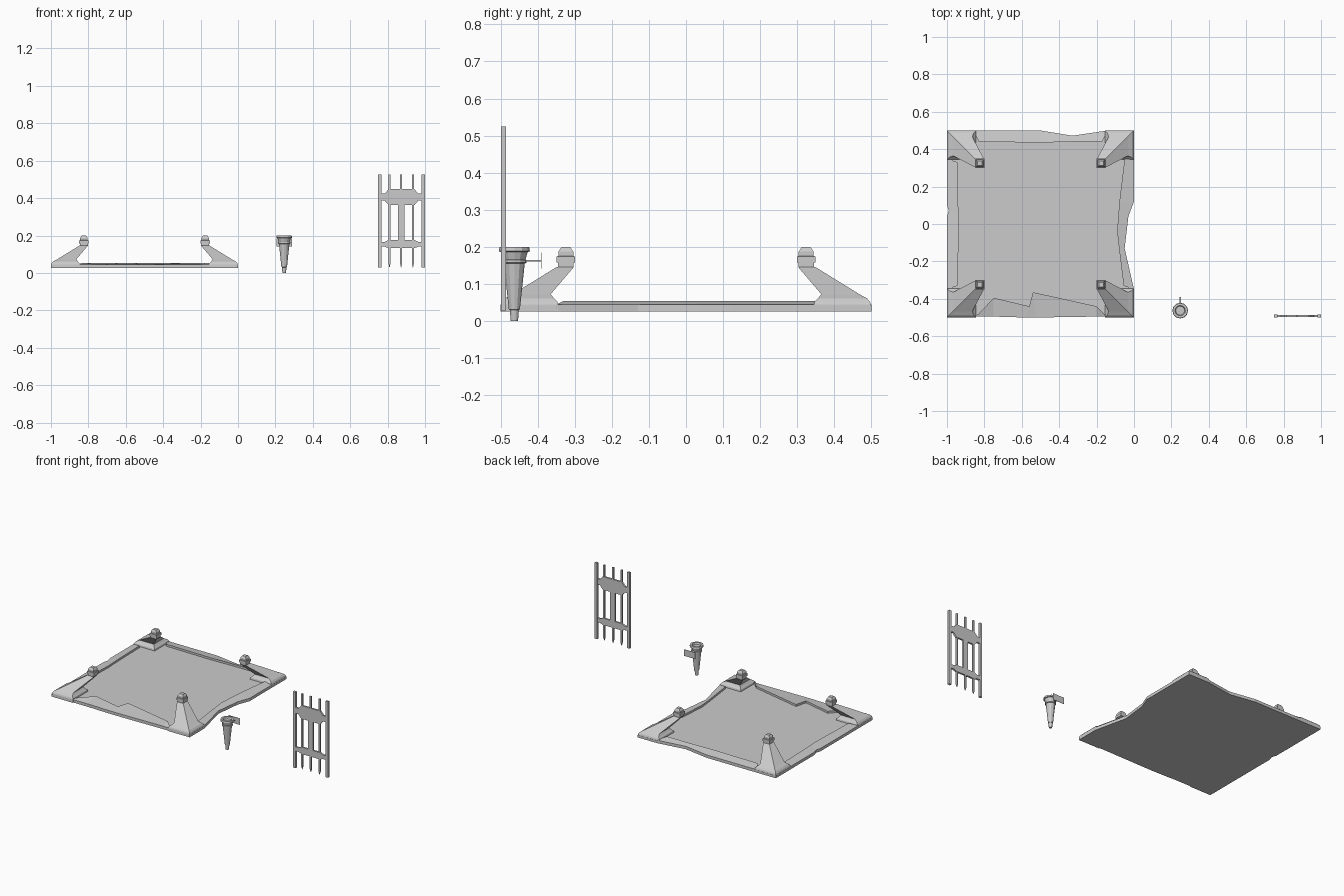
import bpy, bmesh
from math import cos, sin, pi

if "Cube" in bpy.data.objects:
    bpy.data.objects.remove(bpy.data.objects["Cube"])


def loft(name, rings):
    """Skin a list of closed rings of equal length and cap both ends."""
    bm = bmesh.new()
    vs = [[bm.verts.new(p) for p in r] for r in rings]
    n = len(vs[0])
    for a, b in zip(vs, vs[1:]):
        for i in range(n):
            j = (i + 1) % n
            bm.faces.new((a[i], a[j], b[j], b[i]))
    bm.faces.new(vs[0][::-1])
    bm.faces.new(vs[-1])
    bmesh.ops.recalc_face_normals(bm, faces=bm.faces[:])
    me = bpy.data.meshes.new(name)
    bm.to_mesh(me)
    bm.free()
    ob = bpy.data.objects.new(name, me)
    bpy.context.collection.objects.link(ob)
    return ob


def rect(x0, x1, y0, y1, z):
    return [(x0, y0, z), (x1, y0, z), (x1, y1, z), (x0, y1, z)]


def box(name, x0, x1, y0, y1, z0, z1):
    return loft(name, [rect(x0, x1, y0, y1, z0), rect(x0, x1, y0, y1, z1)])


# Broken rim sides: outer and inner edge, counter-clockwise
SIDES = {
    "front": ([(-.86, -.495), (-.75, -.495), (-.58, -.5), (-.52, -.5), (-.2, -.495), (-.14, -.495)],
              [(-.83, -.48), (-.75, -.395), (-.56, -.44), (-.54, -.365), (-.2, -.44), (-.16, -.48)]),
    "right": ([(0, -.35), (-.05, -.13), (-.03, .04), (0, .12), (0, .35)],
              [(-.055, -.33), (-.08, -.13), (-.09, -.04), (-.078, .12), (-.05, .35)]),
    "back": ([(-.14, .5), (-.33, .472), (-.5, .5), (-.86, .5)],
             [(-.17, .44), (-.33, .44), (-.5, .435), (-.83, .44)]),
    "left": ([(-1, .35), (-1, .1), (-.99, .07), (-1, .04), (-1, -.35)],
             [(-.945, .33), (-.94, .1), (-.938, .05), (-.935, 0), (-.945, -.33)]),
}
CORNER = {"front": (0, -.5), "right": (0, .5), "back": (-1, .5), "left": (-1, -.5)}

# Floor slab
outline = []
for side, (outer, inner) in SIDES.items():
    outline += outer + [CORNER[side]]
loft("floor_slab", [[(x, y, z) for x, y in outline] for z in (.025, .041)])

# Raised rims
for side, (outer, inner) in SIDES.items():
    loft(side + "_rim", [[(a, b, .025), (a, b, .044), (c, d, .054), (c, d, .03)]
                         for (a, b), (c, d) in zip(outer, inner)])

# Leaning corner buttresses with square knobs
LEAN = [(.025, 0, .155), (.044, .001, .155), (.052, .004, .153), (.061, .012, .144),
        (.072, .032, .135), (.146, .152, .198)]
KNOB = [(.144, .021), (.157, .021), (.158, .025), (.174, .025), (.175, .02),
        (.187, .02), (.199, .012)]
for n, (cx, cy) in enumerate(CORNER.values()):
    sx = 1 if cx < -.5 else -1
    sy = 1 if cy < 0 else -1
    loft(f"corner_buttress_{n}", [rect(cx + sx * o, cx + sx * i, cy + sy * o, cy + sy * i, z)
                                  for z, o, i in LEAN])
    kx, ky = cx + sx * .176, cy + sy * .176
    loft(f"corner_knob_{n}", [rect(kx - r, kx + r, ky - r, ky + r, z) for z, r in KNOB])

# Tapered wall torch with shallow cup
PX, PY = .247, -.463
TORCH = [(0, .010), (.03, .012), (.031, .015), (.155, .028), (.157, .033), (.164, .033),
         (.166, .030), (.186, .036), (.188, .042), (.199, .040), (.199, .028), (.188, .024)]
loft("torch", [[(PX + r * cos(2 * pi * k / 12), PY + r * sin(2 * pi * k / 12), z)
                for k in range(12)] for z, r in TORCH])

# Torch wall plate and its bracket
box("torch_wall_plate", .206, .288, -.3915, -.3895, .142, .184)
box("torch_bracket", PX - .005, PX + .005, PY, -.39, .160, .164)

# Gate posts
for n, x in enumerate((.748, .982)):
    box(f"gate_post_{n}", x, x + .018, -.499, -.485, .028, .525)

# Gate bars with pointed feet
GY = -.492
for n, x in enumerate((.81, .872, .935)):
    loft(f"gate_bar_{n}", [rect(x - r, x + r, GY - r, GY + r, z)
                           for z, r in ((.03, .001), (.05, .005), (.525, .005))])


# Gate cross plates: wide middle, narrow ends
def cross_plate(name, z0, z1, e0, e1):
    half = [(.755, e0), (.785, e0), (.805, z0)]
    low = half + [(1.748 - x, z) for x, z in reversed(half)]
    high = [(x, z1 if z == z0 else e1) for x, z in reversed(low)]
    loft(name, [[(x, y, z) for x, z in low + high] for y in (GY - .006, GY + .006)])


cross_plate("gate_upper_plate", .362, .448, .386, .424)
cross_plate("gate_lower_plate", .132, .176, .140, .166)
box("gate_centre_panel", .855, .891, GY - .006, GY + .006, .17, .37)
